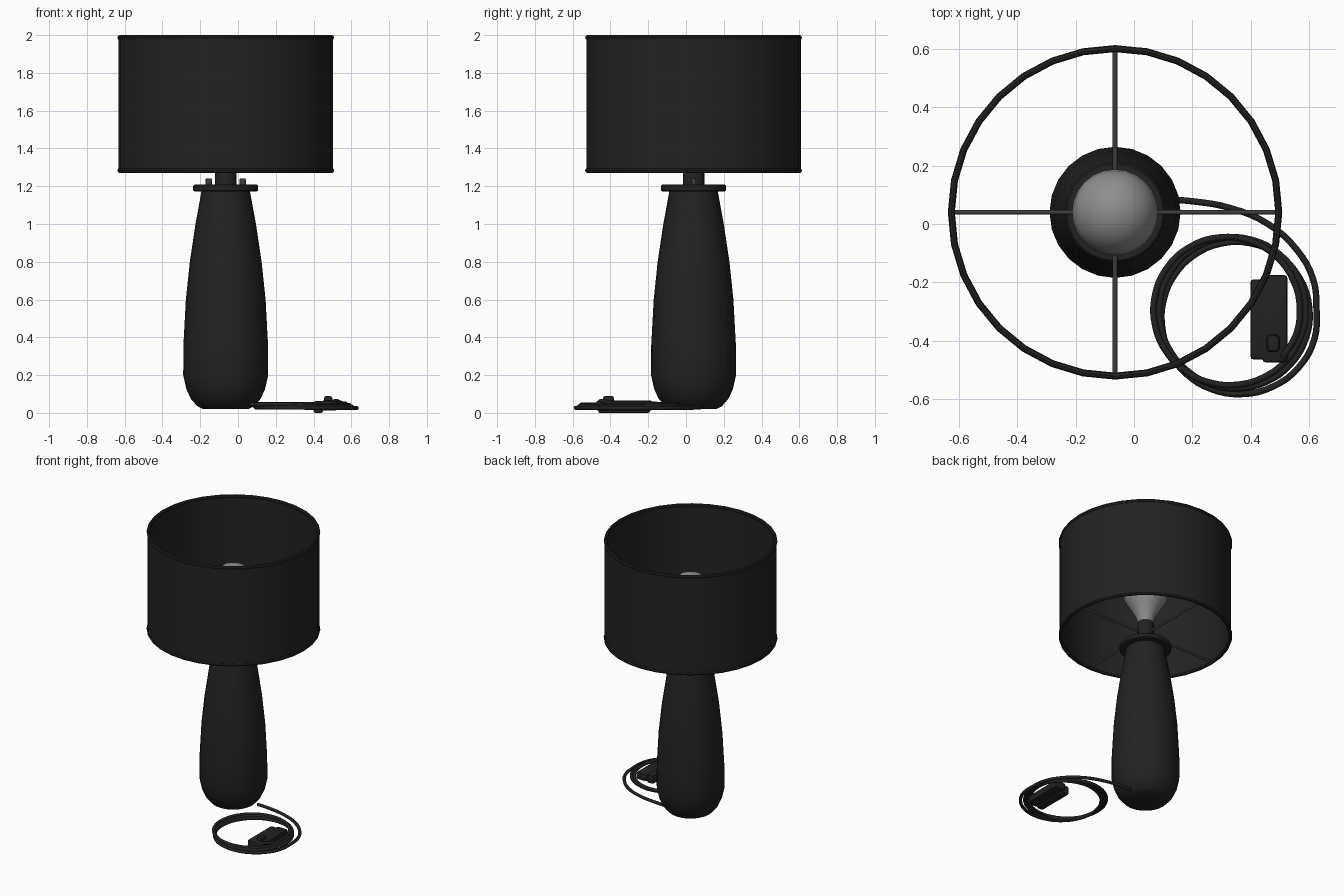
import bpy, bmesh, math
from mathutils import Vector

if "Cube" in bpy.data.objects:
    bpy.data.objects.remove(bpy.data.objects["Cube"])

CX, CY = -0.065, 0.04   # lamp axis


def mat(name, r, g, b):
    m = bpy.data.materials.new(name)
    m.diffuse_color = (r, g, b, 1)
    m.use_nodes = True
    m.node_tree.nodes["Principled BSDF"].inputs["Base Color"].default_value = m.diffuse_color
    return m


BLACK = mat("matte black", 0.016, 0.016, 0.016)
METAL = mat("dark metal", 0.05, 0.047, 0.045)
GLASS = mat("grey bulb glass", 0.27, 0.27, 0.27)


def finish(bm, name, material, angle=40):
    bmesh.ops.remove_doubles(bm, verts=bm.verts, dist=1e-5)
    bmesh.ops.recalc_face_normals(bm, faces=bm.faces)
    me = bpy.data.meshes.new(name)
    bm.to_mesh(me)
    bm.free()
    me.materials.append(material)
    ob = bpy.data.objects.new(name, me)
    bpy.context.collection.objects.link(ob)
    bpy.ops.object.select_all(action='DESELECT')
    ob.select_set(True)
    bpy.context.view_layer.objects.active = ob
    bpy.ops.object.shade_smooth_by_angle(angle=math.radians(angle))
    return ob


def lathe(name, profile, material, steps=32, closed=False):
    """Spin an (r, z) profile around the lamp axis."""
    bm = bmesh.new()
    vs = [bm.verts.new((CX + r, CY, z)) for r, z in profile]
    es = [bm.edges.new(p) for p in zip(vs, vs[1:])]
    if closed:
        es.append(bm.edges.new((vs[-1], vs[0])))
    bmesh.ops.spin(bm, geom=vs + es, cent=(CX, CY, 0), axis=(0, 0, 1),
                   angle=2 * math.pi, steps=steps)
    return finish(bm, name, material)


def box(name, lo, hi, material, bevel=0.008):
    bm = bmesh.new()
    bmesh.ops.create_cube(bm, size=1)
    for v in bm.verts:
        v.co = Vector([(a + b) / 2 + c * (b - a) for a, b, c in zip(lo, hi, v.co)])
    bmesh.ops.bevel(bm, geom=bm.edges[:], offset=bevel, segments=2,
                    affect='EDGES', profile=0.5)
    return finish(bm, name, material)


def tube(name, points, radius, material, sides=4):
    cu = bpy.data.curves.new(name, 'CURVE')
    cu.dimensions = '3D'
    cu.bevel_depth = radius
    cu.bevel_resolution = sides // 2 - 1
    cu.use_fill_caps = True
    cu.resolution_u = 4
    sp = cu.splines.new('BEZIER')
    sp.bezier_points.add(len(points) - 1)
    for bp, p in zip(sp.bezier_points, points):
        bp.co = p
        bp.handle_left_type = bp.handle_right_type = 'AUTO'
    cu.materials.append(material)
    ob = bpy.data.objects.new(name, cu)
    bpy.context.collection.objects.link(ob)
    return ob


# Bottle-shaped base
lathe("base", [(0, 0.02), (0.12, 0.02), (0.15, 0.035), (0.185, 0.075), (0.208, 0.125),
               (0.225, 0.2), (0.224, 0.36), (0.211, 0.6), (0.19, 0.8), (0.16, 1.0),
               (0.138, 1.12), (0.128, 1.175), (0, 1.175)], BLACK, 24)

# Collar plate and socket
lathe("collar", [(0, 1.172), (0.165, 1.172), (0.172, 1.178), (0.172, 1.202),
                 (0.166, 1.208), (0, 1.208)], BLACK, 24)
lathe("socket", [(0, 1.2), (0.057, 1.2), (0.057, 1.37), (0.05, 1.38), (0, 1.38)], BLACK, 20)

# Bracket lugs either side of the socket
for side, label in ((-1, "left"), (1, "right")):
    x = CX + side * 0.09
    box(f"{label}_lug", (x - 0.017, CY - 0.014, 1.2), (x + 0.017, CY + 0.014, 1.242), METAL)

# Bulb: tapering neck into a round globe
globe = [(0.148 * math.cos(a), 1.605 + 0.148 * math.sin(a))
         for a in [math.radians(d) for d in range(-15, 91, 15)]]
globe[-1] = (0, globe[-1][1])
lathe("bulb", [(0, 1.37), (0.048, 1.37), (0.062, 1.42), (0.095, 1.48), (0.127, 1.53)] + globe,
      GLASS, 24)

# Drum shade with rolled rims
lathe("shade", [(0.560, 1.285), (0.568, 1.285), (0.568, 1.985), (0.560, 1.985)],
      BLACK, 32, closed=True)
for label, z in (("lower", 1.283), ("upper", 1.987)):
    ring = [(0.562 + 0.012 * math.cos(k * math.pi / 4), z + 0.013 * math.sin(k * math.pi / 4))
            for k in range(8)]
    lathe(f"{label}_shade_rim", ring, BLACK, 32, closed=True)

# Four spokes carrying the shade
for k in range(4):
    dx, dy = ((1, 0), (0, 1), (-1, 0), (0, -1))[k]
    tube(f"spoke_{k + 1}", [(CX + dx * 0.05, CY + dy * 0.05, 1.295),
                            (CX + dx * 0.56, CY + dy * 0.56, 1.295)], 0.008, METAL, 6)

# Power cord: runs out from the base, then coils three times
path = [(0.10, 0.085, 0.03), (0.20, 0.078, 0.03), (0.33, 0.055, 0.028),
        (0.46, 0.0, 0.026), (0.56, -0.09, 0.025), (0.615, -0.19, 0.025)]
turns, per = 3.15, 16
n = int(turns * per)
for i in range(n + 1):
    t = i / per
    a = 0.12 - 2 * math.pi * t
    r = 0.255 + 0.022 * math.cos(2.3 * a * 0.5 + 0.6)
    grow = max(0, 1 - t / 0.6) * 0.03
    cx = 0.327 + grow * 0.6
    path.append((cx + (r + grow * 0.4) * math.cos(a), -0.32 + r * math.sin(a),
                 0.025 + 0.008 * t))
path += [(0.52, -0.45, 0.045), (0.47, -0.45, 0.045)]
tube("power_cord", path, 0.011, BLACK, 8)

# Plug block lying inside the coil
box("plug_body", (0.40, -0.465, 0.0), (0.45, -0.19, 0.062), BLACK, 0.01)
box("plug_cover", (0.44, -0.475, 0.012), (0.527, -0.175, 0.065), BLACK, 0.012)
box("plug_ridge", (0.455, -0.44, 0.05), (0.50, -0.38, 0.09), BLACK, 0.014)
